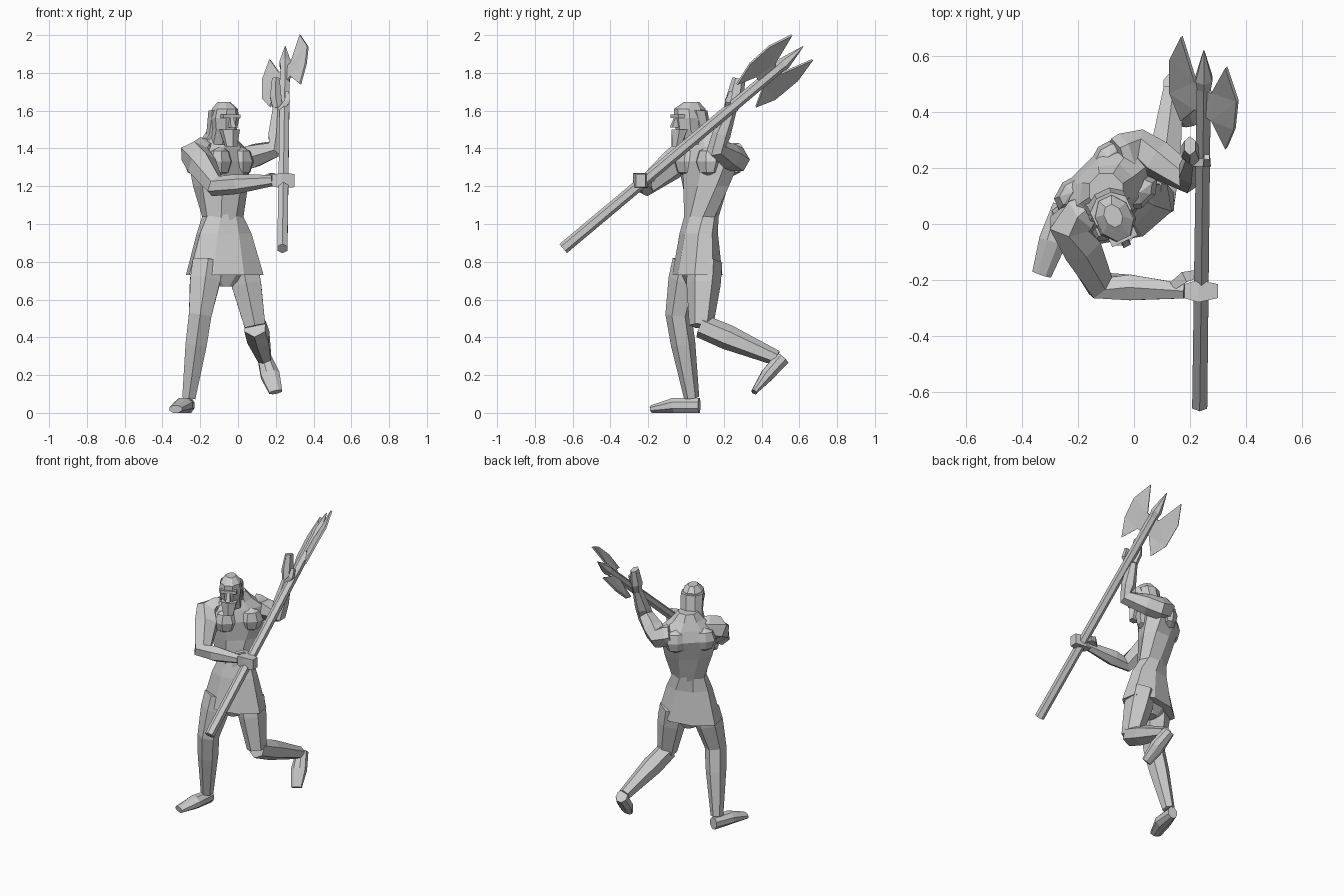
import bpy, bmesh, math
from mathutils import Vector, Matrix

if "Cube" in bpy.data.objects:
    bpy.data.objects.remove(bpy.data.objects["Cube"])

colour = (.6, .6, .6, 1)
grey = bpy.data.materials.new("plain grey")
grey.use_nodes = True
grey.diffuse_color = colour
grey.node_tree.nodes["Principled BSDF"].inputs["Base Color"].default_value = colour

ALONG_Y = Vector((0, 1, 0))
ALONG_Z = Vector((0, 0, 1))


def finish(name, bm):
    bmesh.ops.recalc_face_normals(bm, faces=bm.faces)
    mesh = bpy.data.meshes.new(name)
    bm.to_mesh(mesh)
    bm.free()
    mesh.materials.append(grey)
    obj = bpy.data.objects.new(name, mesh)
    bpy.context.collection.objects.link(obj)
    return obj


def section(centre, across, over, sides):
    """Regular polygon whose flat sides lie at the given half sizes."""
    grow = 1 / math.cos(math.pi / sides)
    angles = [math.tau * (i + .5) / sides for i in range(sides)]
    return [centre + grow * (math.cos(a) * across + math.sin(a) * over) for a in angles]


def loft(name, rings):
    bm = bmesh.new()
    loops = [[bm.verts.new(point) for point in ring] for ring in rings]
    count = len(loops[0])
    for low, high in zip(loops, loops[1:]):
        for i in range(count):
            j = (i + 1) % count
            bm.faces.new((low[i], low[j], high[j], high[i]))
    bm.faces.new(loops[0])
    bm.faces.new(loops[-1])
    return finish(name, bm)


def yaw_turn(degrees):
    return Matrix.Rotation(math.radians(degrees), 3, "Z")


def flat_section(centre, width, depth, turn, sides):
    return section(centre, turn @ Vector((width, 0, 0)), turn @ Vector((0, depth, 0)), sides)


def limb(name, joints, widths, heights=None, muscle=0, ref=ALONG_Z, sides=6):
    """Loft through joints; muscle adds a swollen ring a third of the way down each bone."""
    heights = heights or widths
    stations = []
    for i, joint in enumerate(joints):
        stations.append((Vector(joint), widths[i], heights[i]))
        if muscle and i + 1 < len(joints):
            middle = Vector(joint).lerp(Vector(joints[i + 1]), .35)
            size = muscle * (widths[i] * .65 + widths[i + 1] * .35)
            stations.append((middle, size, size))
    rings = []
    for i, (point, width, height) in enumerate(stations):
        before = stations[max(i - 1, 0)][0]
        after = stations[min(i + 1, len(stations) - 1)][0]
        heading = (after - before).normalized()
        across = heading.cross(ref).normalized()
        over = across.cross(heading)
        rings.append(section(point, across * width, over * height, sides))
    return loft(name, rings)


# Twisted body: the hips face forward and the chest turns to the model's left
def spine(height):
    twist = min(max((height - .9) / .4, 0), 1)
    place = Vector((-.07, .06, 0)).lerp(Vector((-.1, .12, 0)), twist)
    return place + ALONG_Z * height, yaw_turn(10 + 35 * twist)


def body_part(name, levels):
    """Levels: height, half width, half depth."""
    rings = []
    for height, width, depth in levels:
        centre, turn = spine(height)
        rings.append(flat_section(centre, width, depth, turn, 8))
    return loft(name, rings)


body_part("skirt", [(.73, .2, .12), (.95, .14, .09), (1.05, .1, .08)])
body_part("pelvis", [(.67, .04, .05), (.76, .15, .09)])
body_part("torso", [(1.02, .1, .08), (1.2, .15, .1), (1.33, .18, .12),
                    (1.4, .16, .1), (1.45, .1, .08), (1.5, .06, .06)])


def muscle_lump(name, sideways, back):
    centre, turn = spine(1.33)
    bm = bmesh.new()
    place = (Matrix.Translation(centre + turn @ Vector((sideways, back, 0)))
             @ turn.to_4x4() @ Matrix.Diagonal((.08, .05, .08, 1)))
    bmesh.ops.create_uvsphere(bm, u_segments=7, v_segments=4, radius=1, matrix=place)
    finish(name, bm)


for side, tag in ((1, "left"), (-1, "right")):
    muscle_lump(tag + "_pectoral", side * .08, -.09)
    muscle_lump(tag + "_shoulder_blade", side * .09, .08)


# Head with swept hair, brow, nose and long beard
def head_part(name, levels, sides=8):
    """Levels: height, distance behind the head's middle, half width, half depth."""
    turn = yaw_turn(25)
    rings = []
    for height, back, width, depth in levels:
        centre = Vector((-.07, .02, height)) + turn @ (ALONG_Y * back)
        rings.append(flat_section(centre, width, depth, turn, sides))
    return loft(name, rings)


head_part("head", [(1.42, .04, .06, .06), (1.5, .01, .06, .08), (1.56, 0, .07, .08),
                   (1.61, 0, .06, .08), (1.645, .01, .03, .04)])
head_part("hair", [(1.4, .1, .1, .05), (1.48, .06, .07, .05), (1.6, .03, .07, .06)])
head_part("beard", [(1.41, -.08, .03, .02), (1.5, -.06, .05, .04)], sides=6)
head_part("nose", [(1.51, -.09, .015, .02), (1.56, -.08, .01, .01)], sides=4)
head_part("brow", [(1.56, -.07, .05, .02), (1.58, -.07, .05, .02)], sides=4)

# Right arm bends across the front to hold the lower shaft
right_wrist = (.18, -.24, 1.23)
right_grip = (.23, -.24, 1.23)
limb("right_arm", [(-.16, .06, 1.4), (-.23, 0, 1.37), (-.12, -.22, 1.2), right_wrist],
     widths=(.05, .07, .05, .026), muscle=1.1)
limb("right_hand", [right_wrist, right_grip, (.3, -.24, 1.23)],
     widths=(.025, .04, .025), heights=(.03, .04, .035), sides=4)
limb("right_thumb", [(.14, -.22, 1.24), (.18, -.19, 1.25), (.22, -.18, 1.24)],
     widths=(.015, .02, .015), sides=4)

# Left arm reaches out and up to the shaft below the blades
left_wrist = (.21, .24, 1.61)
limb("left_arm", [(-.06, .24, 1.37), (.02, .27, 1.34), (.2, .16, 1.4), left_wrist],
     widths=(.06, .06, .045, .026), muscle=1.1, ref=ALONG_Y)
limb("left_hand", [left_wrist, (.2, .26, 1.67), (.2, .28, 1.77)],
     widths=(.025, .03, .02), heights=(.03, .04, .03), ref=ALONG_Y)
limb("left_thumb", [(.22, .22, 1.6), (.26, .22, 1.65), (.26, .24, 1.7)],
     widths=(.015, .015, .01), ref=ALONG_Y, sides=4)

# Right leg stands, left leg is bent back
limb("right_leg", [(-.16, .02, .8), (-.2, -.04, .52), (-.26, .03, .08)],
     widths=(.08, .06, .035), muscle=1.1, ref=ALONG_Y)
limb("right_foot", [(-.26, .07, .04), (-.29, -.06, .04), (-.33, -.18, .02)],
     widths=(.03, .05, .035), heights=(.04, .04, .02), sides=8)
left_knee = (.09, .08, .46)
left_ankle = (.14, .48, .29)
limb("left_thigh", [(.02, .1, .8), left_knee],
     widths=(.08, .055), muscle=1.1, ref=ALONG_Y)
limb("left_shin", [left_knee, left_ankle], widths=(.055, .035), muscle=1.2)
limb("left_foot", [(.14, .51, .29), (.17, .43, .2), (.2, .36, .11)],
     widths=(.035, .05, .035), heights=(.04, .035, .015),
     ref=ALONG_Z - ALONG_Y, sides=8)

# Double-bladed axe
shaft_top = (.25, .52, 1.85)
limb("axe_shaft", [(.235, -.65, .87), shaft_top], widths=(.027, .025))
limb("axe_spike", [(.25, .46, 1.8), shaft_top, (.25, .62, 1.94)], widths=(.02, .03, .002))


def blade(name, edge):
    """Thin plate from the shaft out to a curved cutting edge."""
    bm = bmesh.new()
    outline = [(.25, .39, 1.75), *edge, (.25, .48, 1.82)]
    bm.faces.new([bm.verts.new(point) for point in outline])
    bmesh.ops.triangulate(bm, faces=bm.faces)
    thickness = finish(name, bm).modifiers.new("thickness", "SOLIDIFY")
    thickness.thickness = .012
    thickness.offset = 0


blade("upper_blade", [(.28, .37, 1.78), (.33, .27, 1.74), (.36, .34, 1.85),
                      (.37, .44, 1.94), (.33, .56, 2), (.28, .47, 1.85)])
blade("lower_blade", [(.22, .41, 1.73), (.17, .37, 1.62), (.13, .47, 1.66),
                      (.13, .59, 1.76), (.17, .67, 1.87), (.22, .51, 1.8)])
